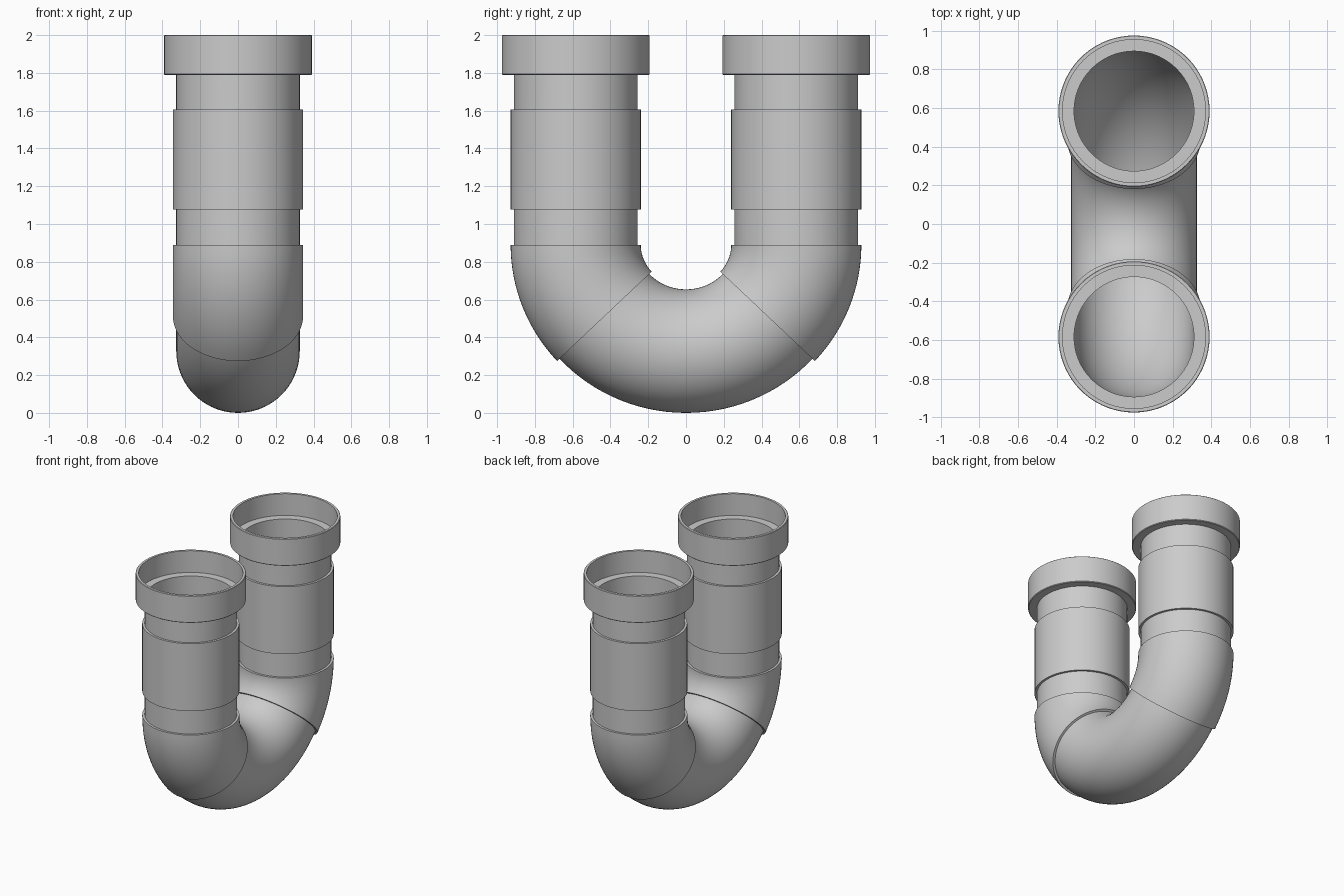
import bpy, bmesh, math
from mathutils import Vector

if "Cube" in bpy.data.objects:
    bpy.data.objects.remove(bpy.data.objects["Cube"])

LEG_Y, ARC_Z, ARC_H = 0.584, 0.89, 0.563   # leg spacing, bend start, bend depth
R_PIPE, R_BORE, R_SLEEVE, R_COLLAR = 0.327, 0.31, 0.3445, 0.391
SEGS = 72


def station(t, z=None):
    """Centre and outward normal on the U path; z gives a height on a straight leg."""
    c, s = math.cos(t), math.sin(t)
    centre = Vector((0, LEG_Y * c, ARC_Z - ARC_H * s if z is None else z))
    return centre, Vector((0, c / LEG_Y, -s / ARC_H)).normalized()


def loft(name, rings):
    """Skin a closed loop of circular rings: (station, radius)."""
    bm = bmesh.new()
    loops = []
    for (centre, normal), r in rings:
        loops.append([bm.verts.new(centre + r * (math.cos(a) * Vector((1, 0, 0)) + math.sin(a) * normal))
                      for a in (2 * math.pi * i / SEGS for i in range(SEGS))])
    for k, a in enumerate(loops):
        b = loops[(k + 1) % len(loops)]
        for i in range(SEGS):
            j = (i + 1) % SEGS
            bm.faces.new((a[i], a[j], b[j], b[i]))
    bmesh.ops.recalc_face_normals(bm, faces=bm.faces)
    mesh = bpy.data.meshes.new(name)
    bm.to_mesh(mesh)
    bm.free()
    obj = bpy.data.objects.new(name, mesh)
    bpy.context.collection.objects.link(obj)
    bpy.ops.object.select_all(action='DESELECT')
    obj.select_set(True)
    bpy.context.view_layer.objects.active = obj
    bpy.ops.object.shade_smooth_by_angle(angle=math.radians(35))
    return obj


def shell(name, path, r_out, r_in):
    """Hollow tube with wall along a list of stations."""
    return loft(name, [(p, r_out) for p in path] + [(p, r_in) for p in reversed(path)])


# Main U pipe with open bore
arc = [station(math.pi * i / 56) for i in range(57)]
shell("u_pipe", [station(0, 1.83)] + arc + [station(math.pi, 1.83)], R_PIPE, R_BORE)

for side, base in (("back", 0.0), ("front", math.pi)):
    sign = 1 if base == 0 else -1

    # Straight sleeve on the leg
    shell(side + "_leg_sleeve", [station(base, 1.605), station(base, 1.077)], R_SLEEVE, 0.32)

    # Curved sleeve on the bend
    end = math.radians(42.3)
    shell(side + "_bend_sleeve", [station(base + sign * end * i / 16) for i in range(17)], R_SLEEVE, 0.32)

    # Socket collar: turned profile with an inner ledge
    profile = [(0.318, 1.788), (R_COLLAR - 0.005, 1.788), (R_COLLAR, 1.793), (R_COLLAR, 1.997),
               (R_COLLAR - 0.003, 2.0), (0.37, 2.0), (0.37, 1.83), (0.318, 1.83)]
    loft(side + "_collar", [(station(base, z), r) for r, z in profile])
